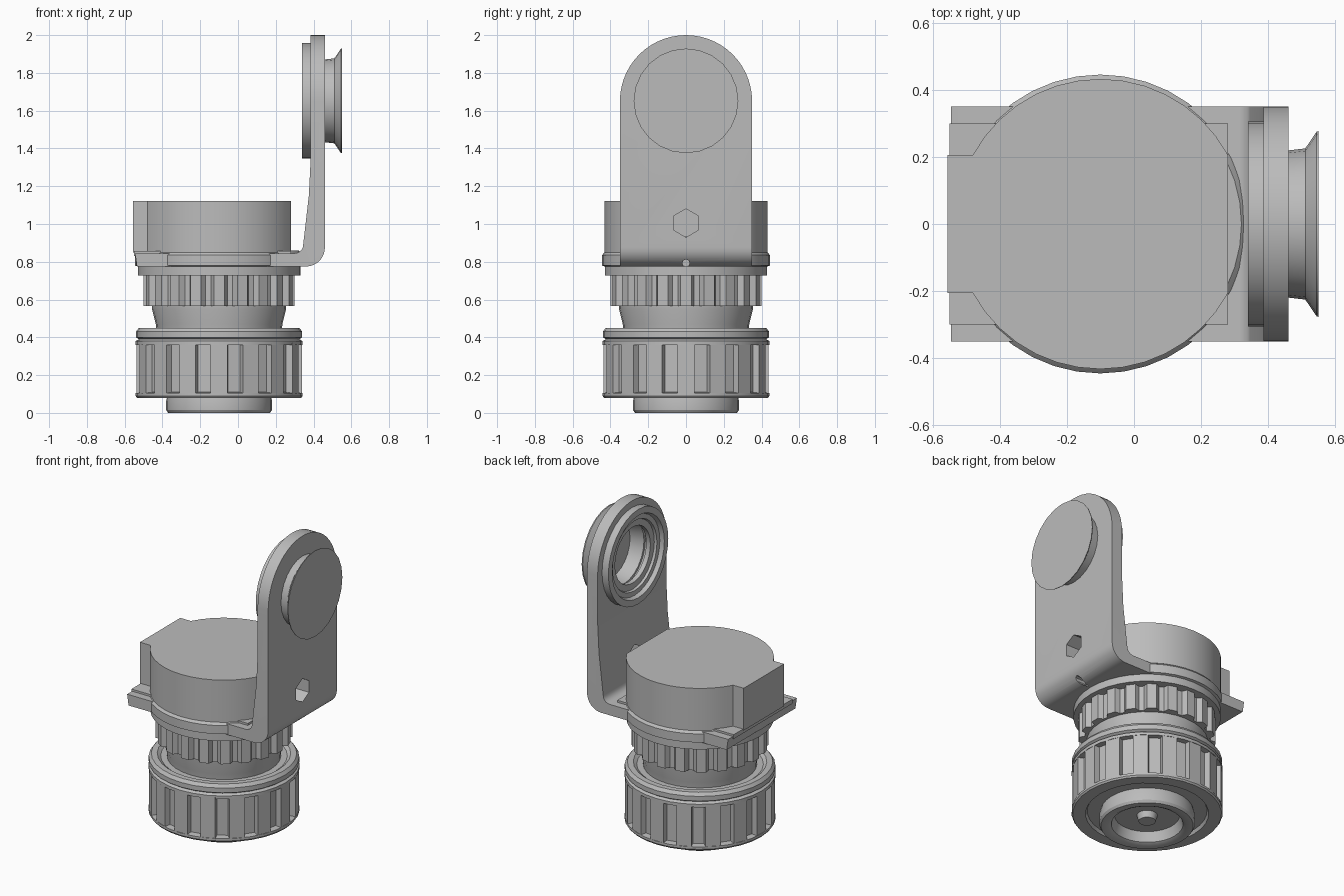
import bpy, bmesh, math
from mathutils import Matrix

if "Cube" in bpy.data.objects:
    bpy.data.objects.remove(bpy.data.objects["Cube"], do_unlink=True)

grey = bpy.data.materials.new("plain grey")
grey.use_nodes = True
grey.diffuse_color = (0.5, 0.5, 0.5, 1)
grey.node_tree.nodes["Principled BSDF"].inputs["Base Color"].default_value = grey.diffuse_color

AXIS_X = -0.1                       # vertical axis of the round body
EYE_Z = 1.652                       # centre of the round bracket top
UPRIGHT = Matrix.Translation((AXIS_X, 0, 0))
SIDEWAYS = Matrix.Translation((0, 0, EYE_Z)) @ Matrix.Rotation(math.pi / 2, 4, 'Y')


def finish(name, bm):
    bmesh.ops.remove_doubles(bm, verts=bm.verts, dist=0.0001)
    bmesh.ops.recalc_face_normals(bm, faces=bm.faces)
    mesh = bpy.data.meshes.new(name)
    bm.to_mesh(mesh)
    bm.free()
    mesh.materials.append(grey)
    ob = bpy.data.objects.new(name, mesh)
    bpy.context.collection.objects.link(ob)
    return ob


def lathe(name, profile, frame, steps=32):
    """Turn a closed (radius, height) profile around the frame's z axis."""
    bm = bmesh.new()
    verts = [bm.verts.new((r, 0, h)) for r, h in profile]
    edges = [bm.edges.new((a, b)) for a, b in zip(verts, verts[1:])]
    if profile[0][0] > 0:
        edges.append(bm.edges.new((verts[-1], verts[0])))
    bmesh.ops.spin(bm, geom=verts + edges, cent=(0, 0, 0), axis=(0, 0, 1),
                   angle=2 * math.pi, steps=steps)
    bm.transform(frame)
    return finish(name, bm)


def prism(name, outline, low, high, axis=2):
    """Extrude a flat outline along the given axis."""
    def place(p, t):
        co = list(p)
        co.insert(axis, t)
        return co
    bm = bmesh.new()
    a = [bm.verts.new(place(p, low)) for p in outline]
    b = [bm.verts.new(place(p, high)) for p in outline]
    bm.faces.new(a)
    bm.faces.new(b)
    for i in range(len(a)):
        j = (i + 1) % len(a)
        bm.faces.new((a[i], a[j], b[j], b[i]))
    return finish(name, bm)


def arc(cx, cy, r, start, end, steps):
    angles = [math.radians(start + (end - start) * i / steps) for i in range(steps + 1)]
    return [(cx + r * math.cos(t), cy + r * math.sin(t)) for t in angles]


def fluted(name, outer, inner, count, ridge, slope, low, high):
    """Ring with evenly spaced ridges; ridge and slope are shares of one pitch."""
    outline = []
    for i in range(count):
        for share, r in ((0, outer), (ridge, outer), (ridge + slope, inner), (1 - slope, inner)):
            t = 2 * math.pi * (i + share - ridge / 2) / count
            outline.append((AXIS_X + r * math.cos(t), r * math.sin(t)))
    return prism(name, outline, low, high)


def boolean(target, cutter, operation):
    mod = target.modifiers.new("cut", 'BOOLEAN')
    mod.operation, mod.object, mod.solver = operation, cutter, 'EXACT'
    cutter.hide_render = True
    bpy.context.view_layer.objects.active = target
    bpy.ops.object.modifier_apply(modifier=mod.name)
    bpy.data.objects.remove(cutter, do_unlink=True)


# Foot with a recessed underside and a centre boss
lathe("foot", [(0, 0.03), (0.05, 0.03), (0.06, 0.07), (0.19, 0.07), (0.21, 0.01), (0.23, 0),
               (0.27, 0), (0.28, 0.015), (0.28, 0.065), (0.26, 0.14), (0, 0.14)], UPRIGHT)

# Grip collar: rims above and below a slotted band
lathe("collar_lower_rim", [(0.25, 0.12), (0.34, 0.12), (0.36, 0.08), (0.435, 0.08),
                           (0.442, 0.09), (0.442, 0.105), (0.25, 0.13)], UPRIGHT)
fluted("collar_slotted_band", 0.44, 0.405, 16, 0.52, 0.03, 0.1, 0.37)
lathe("collar_upper_rim", [(0.3, 0.36), (0.442, 0.36), (0.442, 0.38), (0.425, 0.39),
                           (0.44, 0.4), (0.44, 0.43), (0.425, 0.45), (0.39, 0.45),
                           (0.37, 0.435), (0.3, 0.435)], UPRIGHT)

# Neck and knurled ring
lathe("neck", [(0, 0.4), (0.33, 0.4), (0.335, 0.47), (0.355, 0.55), (0.355, 0.58), (0, 0.58)],
      UPRIGHT)
fluted("knurled_ring", 0.4, 0.37, 20, 0.45, 0.15, 0.565, 0.735)

# Flange clamped around the bracket
lathe("flange", [(0, 0.728), (0.43, 0.728), (0.43, 0.775), (0.445, 0.78), (0.445, 0.835),
                 (0.435, 0.846), (0.42, 0.86), (0, 0.86)], UPRIGHT, 40)

# Gasket step and upper housing with a flat side and a square nose
prism("gasket_plate", [(-0.55, -0.3), (0.28, -0.3), (0.28, 0.3), (-0.55, 0.3)], 0.83, 0.858)
cut = math.degrees(math.acos(0.38 / 0.432))
housing = arc(AXIS_X, 0, 0.432, cut, 180 - cut, 14)
housing += [(-0.555, 0.205), (-0.555, -0.205)]
housing += arc(AXIS_X, 0, 0.432, 180 + cut, 360 - cut, 14)
prism("upper_housing", housing, 0.85, 1.122)

# Angle bracket: bent strip trimmed to a round top
strip = [(-0.545, 0.845), (-0.535, 0.775)] + arc(0.36, 0.875, 0.1, -90, 0, 8)
strip += [(0.46, 2.1), (0.385, 2.1), (0.385, 1.35), (0.375, 1.15)]
strip += arc(0.3, 0.89, 0.045, 0, -90, 5)
bracket = prism("bracket", strip, -0.36, 0.36, axis=1)
arch = [(-0.35, 0.6), (0.35, 0.6)] + arc(0, 1.65, 0.35, 0, 180, 28)
boolean(bracket, prism("arch_cutter", arch, -0.7, 0.7, axis=0), 'INTERSECT')
for name, r, z, sides in (("eye_cutter", 0.215, EYE_Z, 28), ("bolt_cutter", 0.075, 1.005, 6),
                          ("pin_cutter", 0.02, 0.793, 8)):
    hole = prism(name, arc(0, z, r, 90, 450 - 360 / sides, sides - 1), 0.35, 0.6, axis=0)
    boolean(bracket, hole, 'DIFFERENCE')

# Stepped ring on the bracket's inner face
lathe("inner_ring", [(0.305, 0.39), (0.305, 0.34), (0.265, 0.34), (0.255, 0.365), (0.225, 0.365),
                     (0.22, 0.38), (0.18, 0.38), (0.18, 0.41), (0.22, 0.41)], SIDEWAYS)

# Flared hollow cap on the outer face
lathe("outer_cap", [(0, 0.525), (0.18, 0.525), (0.2, 0.44), (0.217, 0.44), (0.225, 0.51),
                    (0.275, 0.544), (0.277, 0.55), (0, 0.55)], SIDEWAYS, 24)

for ob in bpy.context.scene.objects:
    ob.select_set(ob.type == 'MESH' and grey.name in ob.data.materials)
bpy.context.view_layer.objects.active = bracket
bpy.ops.object.shade_smooth_by_angle(angle=math.radians(30))
